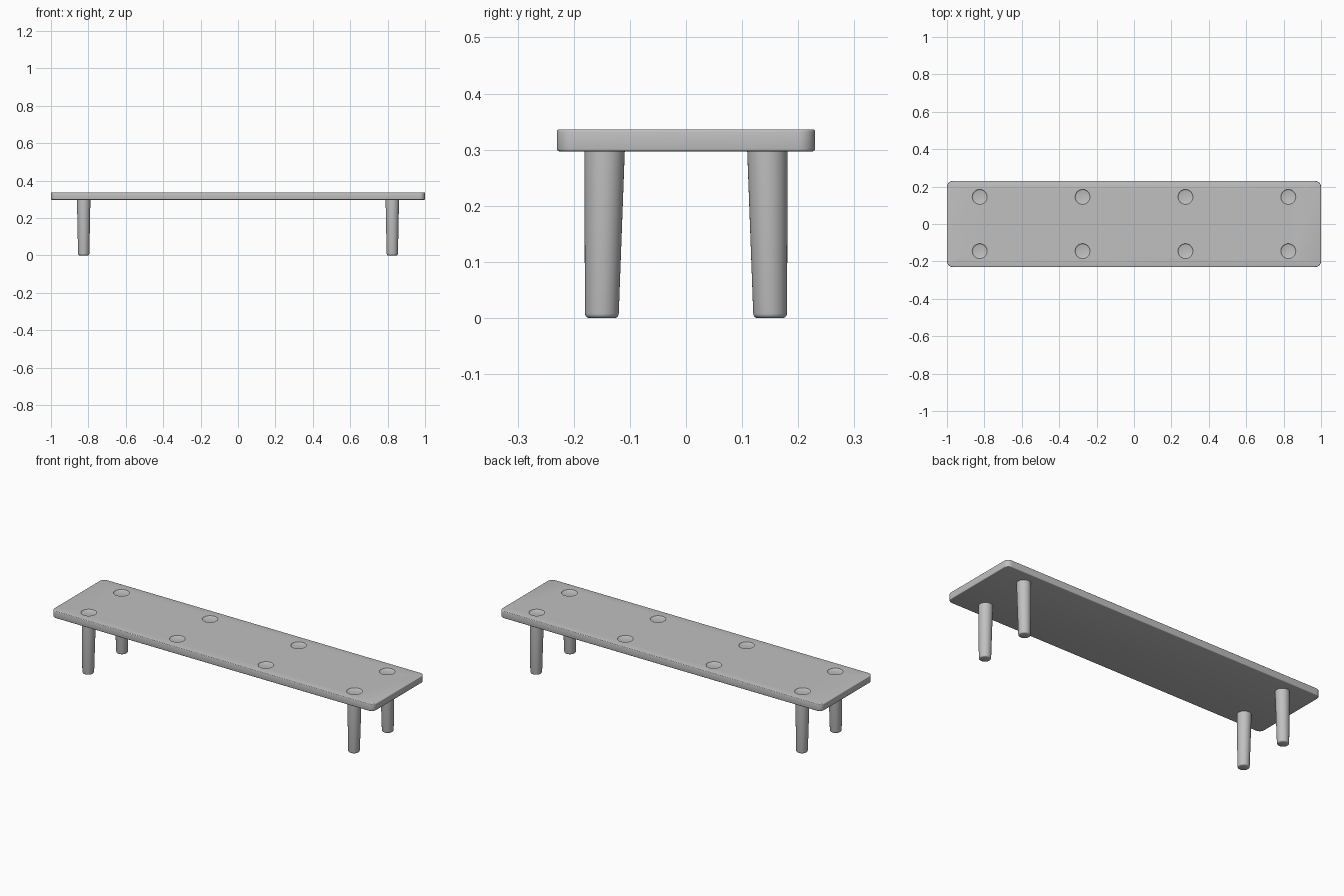
import bpy, bmesh
from math import cos, sin, pi, radians

cube = bpy.data.objects.get("Cube")
if cube:
    bpy.data.objects.remove(cube, do_unlink=True)

grey = bpy.data.materials.new("plain_grey")
grey.use_nodes = True
colour = (0.53, 0.53, 0.53, 1)
grey.diffuse_color = colour
grey.node_tree.nodes["Principled BSDF"].inputs["Base Color"].default_value = colour

LEG_X, LEG_Y = 0.825, 0.145
TOP, UNDER = 0.336, 0.297


def finish(name, bm):
    """Turn a bmesh into a named grey object."""
    bmesh.ops.recalc_face_normals(bm, faces=bm.faces)
    mesh = bpy.data.meshes.new(name)
    bm.to_mesh(mesh)
    bm.free()
    mesh.materials.append(grey)
    obj = bpy.data.objects.new(name, mesh)
    bpy.context.collection.objects.link(obj)
    return obj


def smooth(obj):
    bpy.ops.object.select_all(action='DESELECT')
    obj.select_set(True)
    bpy.context.view_layer.objects.active = obj
    bpy.ops.object.shade_smooth_by_angle(angle=radians(35))


def add_rings(bm, rings, steps=40):
    """Skin a closed solid through circles given as (x, y, z, radius)."""
    loops = [[bm.verts.new((x + r * cos(2 * pi * i / steps),
                            y + r * sin(2 * pi * i / steps), z))
              for i in range(steps)] for x, y, z, r in rings]
    for a, b in zip(loops, loops[1:]):
        for i in range(steps):
            j = (i + 1) % steps
            bm.faces.new((a[i], a[j], b[j], b[i]))
    bm.faces.new(loops[0])
    bm.faces.new(loops[-1])


# Long board with rounded corners and softened rims
bm = bmesh.new()
bmesh.ops.create_cube(bm, size=1)
for v in bm.verts:
    v.co = (v.co.x * 2, v.co.y * 0.46, TOP if v.co.z > 0 else UNDER)
corners = [e for e in bm.edges if abs(e.verts[0].co.z - e.verts[1].co.z) > 0.01]
bmesh.ops.bevel(bm, geom=corners, offset=0.03, segments=8, profile=0.5, affect='EDGES')
rims = [e for e in bm.edges if abs(e.verts[0].co.z - e.verts[1].co.z) < 0.001]
bmesh.ops.bevel(bm, geom=rims, offset=0.004, segments=3, profile=0.5, affect='EDGES')
board = finish("board", bm)

# Shallow round recesses in the upper face
bm = bmesh.new()
for x in (-LEG_X, -LEG_X / 3, LEG_X / 3, LEG_X):
    for y in (-LEG_Y, LEG_Y):
        add_rings(bm, [(x, y, TOP + dz, r) for dz, r in
                       ((-0.005, 0.034), (-0.004, 0.037), (-0.002, 0.039),
                        (0.002, 0.041), (0.02, 0.041))])
cutter = finish("recess_cutter", bm)
cutter.hide_render = True
cut = board.modifiers.new("recesses", 'BOOLEAN')
cut.operation = 'DIFFERENCE'
cut.solver = 'EXACT'
cut.object = cutter
bpy.context.view_layer.objects.active = board
bpy.ops.object.modifier_apply(modifier=cut.name)
bpy.data.objects.remove(cutter, do_unlink=True)
smooth(board)

# Tapered legs, upright on the outer side, with rounded feet
for sx, side in ((-1, "right"), (1, "left")):
    for sy, end in ((-1, "front"), (1, "back")):
        bm = bmesh.new()
        foot = [(0, 0.024), (0.0015, 0.027), (0.004, 0.0292), (0.008, 0.0302)]
        rings = [(sx * LEG_X, sy * 0.15, z, r) for z, r in foot]
        rings.append((sx * LEG_X, sy * LEG_Y, UNDER + 0.003, 0.036))
        add_rings(bm, rings)
        smooth(finish(f"{end}_{side}_leg", bm))
